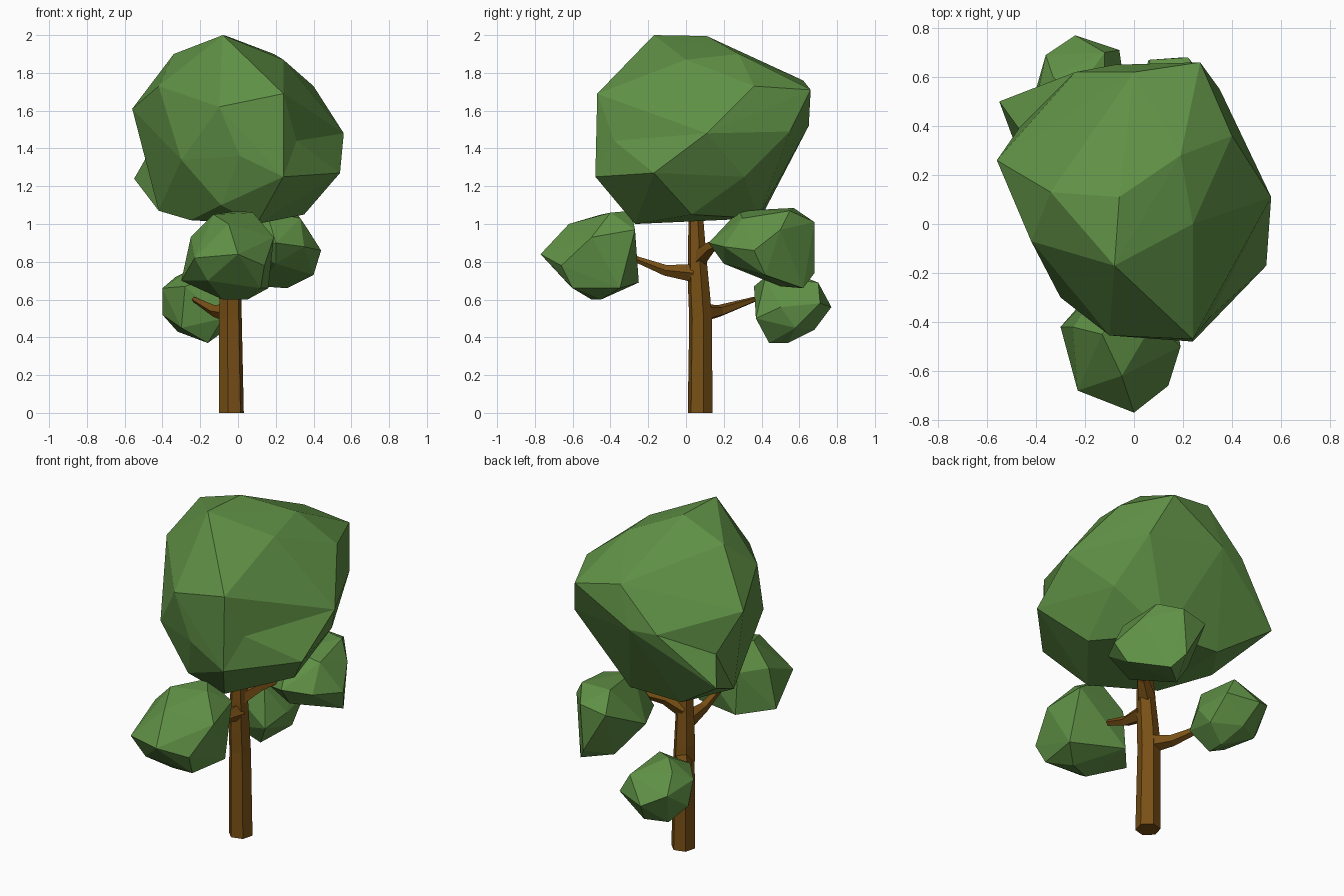
import bpy, bmesh, math
from mathutils import Vector

if "Cube" in bpy.data.objects:
    bpy.data.objects.remove(bpy.data.objects["Cube"])


def material(name, color):
    m = bpy.data.materials.new(name)
    m.diffuse_color = color
    m.use_nodes = True
    m.node_tree.nodes["Principled BSDF"].inputs["Base Color"].default_value = m.diffuse_color
    return m


LEAF = material("leaf_green", (0.115, 0.28, 0.06, 1))
BARK = material("bark_brown", (0.19, 0.08, 0.008, 1))


def finish(bm, name, mat):
    bmesh.ops.recalc_face_normals(bm, faces=bm.faces)
    me = bpy.data.meshes.new(name)
    bm.to_mesh(me)
    bm.free()
    me.materials.append(mat)
    ob = bpy.data.objects.new(name, me)
    bpy.context.collection.objects.link(ob)
    return ob


def foliage(name, corners, dents=()):
    """Faceted clump: hull around its corners, with edges pulled in as dents."""
    bm = bmesh.new()
    for c in corners:
        bm.verts.new(c)
    bmesh.ops.convex_hull(bm, input=bm.verts)
    bmesh.ops.delete(bm, geom=[v for v in bm.verts if not v.link_faces], context='VERTS')
    bmesh.ops.holes_fill(bm, edges=bm.edges, sides=0)
    bmesh.ops.triangulate(bm, faces=bm.faces)
    for d in map(Vector, dents):
        edge = min(bm.edges, key=lambda e: ((e.verts[0].co + e.verts[1].co) / 2 - d).length)
        v = bmesh.utils.edge_split(edge, edge.verts[0], 0.5)[1]
        v.co = d
        for f in list(v.link_faces):
            loop = next(l for l in f.loops if l.vert == v)
            bmesh.utils.face_split(f, v, loop.link_loop_next.link_loop_next.vert)
    return finish(bm, name, LEAF)


def limb(name, path, sides, upright=False, turn=0.0):
    """Tapered tube through (point, radius) stations."""
    bm = bmesh.new()
    rings = []
    pts = [Vector(p) for p, r in path]
    for i, (p, r) in enumerate(path):
        t = pts[min(i + 1, len(pts) - 1)] - pts[max(i - 1, 0)]
        if upright:
            t = Vector((0, 0, 1))
        q = t.to_track_quat('Z', 'Y')
        rings.append([bm.verts.new(pts[i] + q @ Vector((r * math.cos(a), r * math.sin(a), 0)))
                      for a in (turn + 2 * math.pi * k / sides for k in range(sides))])
    for a, b in zip(rings, rings[1:]):
        for k in range(sides):
            n = (k + 1) % sides
            bm.faces.new((a[k], a[n], b[n], b[k]))
    bm.faces.new(rings[0][::-1])
    bm.faces.new(rings[-1])
    return finish(bm, name, BARK)


# Trunk and the three branches
limb("trunk", [((-.035, .075, 0), .068), ((-.04, .077, .5), .062), ((-.04, .07, .62), .06),
               ((-.035, .06, .8), .052), ((-.03, .05, 1.1), .037)], 6, True, math.radians(15))
limb("front_branch", [((-.035, .04, .74), .05), ((-.035, -.11, .755), .03),
                      ((-.04, -.28, .82), .016), ((-.04, -.4, .85), .012)], 5)
limb("right_branch", [((-.03, .07, .82), .05), ((.05, .13, .88), .033),
                      ((.16, .24, .93), .018)], 5)
limb("left_branch", [((-.05, .1, .53), .05), ((-.12, .18, .54), .033),
                     ((-.23, .36, .60), .015), ((-.23, .45, .6), .012)], 5)

# Main crown
foliage("crown", [
    (-.08, -.17, 2), (-.06, .11, 1.995), (.24, 0, 1.87), (.19, .28, 1.9), (-.34, .13, 1.9),
    (-.42, -.07, 1.73), (-.56, .26, 1.61), (-.55, .5, 1.24), (-.24, .62, 1.52), (0, .62, 1.76),
    (.27, .66, 1.71), (-.08, .65, 1.52), (.4, .36, 1.73), (.56, .11, 1.48), (.54, -.17, 1.27),
    (.24, -.47, 1.69), (-.1, -.455, 1.62), (.24, -.48, 1.25), (.01, -.46, 1.36),
    (-.3, -.3, 1.34), (-.42, .15, 1.07), (-.09, -.34, 1.1), (-.25, -.1, 1.02), (.1, -.27, 1.0),
    (.35, .03, 1.05), (.1, .38, 1.03), (-.25, .4, 1.04), (.4, .31, 1.25), (-.2, .54, 1.31),
    (.35, .55, 1.49)],
    dents=[(-.47, .39, 1.38), (.31, -.38, 1.44)])

# Smaller clumps at the branch ends
foliage("front_clump", [
    (0, -.77, .84), (.14, -.66, .78), (-.23, -.68, .82), (-.05, -.62, 1.0), (-.13, -.45, 1.05),
    (.08, -.4, 1.06), (0, -.29, 1.07), (-.25, -.42, .93), (.19, -.5, .93), (.15, -.27, .97),
    (-.3, -.42, .7), (-.15, -.25, .69), (.16, -.35, .66), (.05, -.45, .6), (-.08, -.5, .6),
    (.12, -.6, .66), (-.16, -.64, .7), (-.15, -.27, .93)])
foliage("right_clump", [
    (.2, .12, .9), (.07, .2, .86), (.15, .28, 1.07), (.33, .3, 1.03), (.1, .57, 1.085),
    (.3, .55, 1.07), (.06, .67, .98), (.22, .68, 1.01), (.2, .68, .74), (.44, .36, .86),
    (.37, .5, .97), (.4, .42, .73), (.26, .62, .66), (.12, .5, .67), (.2, .2, .79),
    (-.03, .42, .86), (.35, .2, .88)])
foliage("left_clump", [
    (-.24, .77, .56), (-.36, .69, .62), (-.06, .71, .58), (-.12, .7, .69), (-.33, .6, .72),
    (-.25, .52, .76), (-.12, .42, .72), (-.28, .36, .67), (-.4, .5, .66), (-.4, .55, .52),
    (-.3, .4, .45), (-.16, .44, .37), (-.16, .54, .37), (-.03, .5, .56), (-.08, .37, .5),
    (-.2, .68, .44), (-.32, .62, .43), (-.05, .58, .45)])
